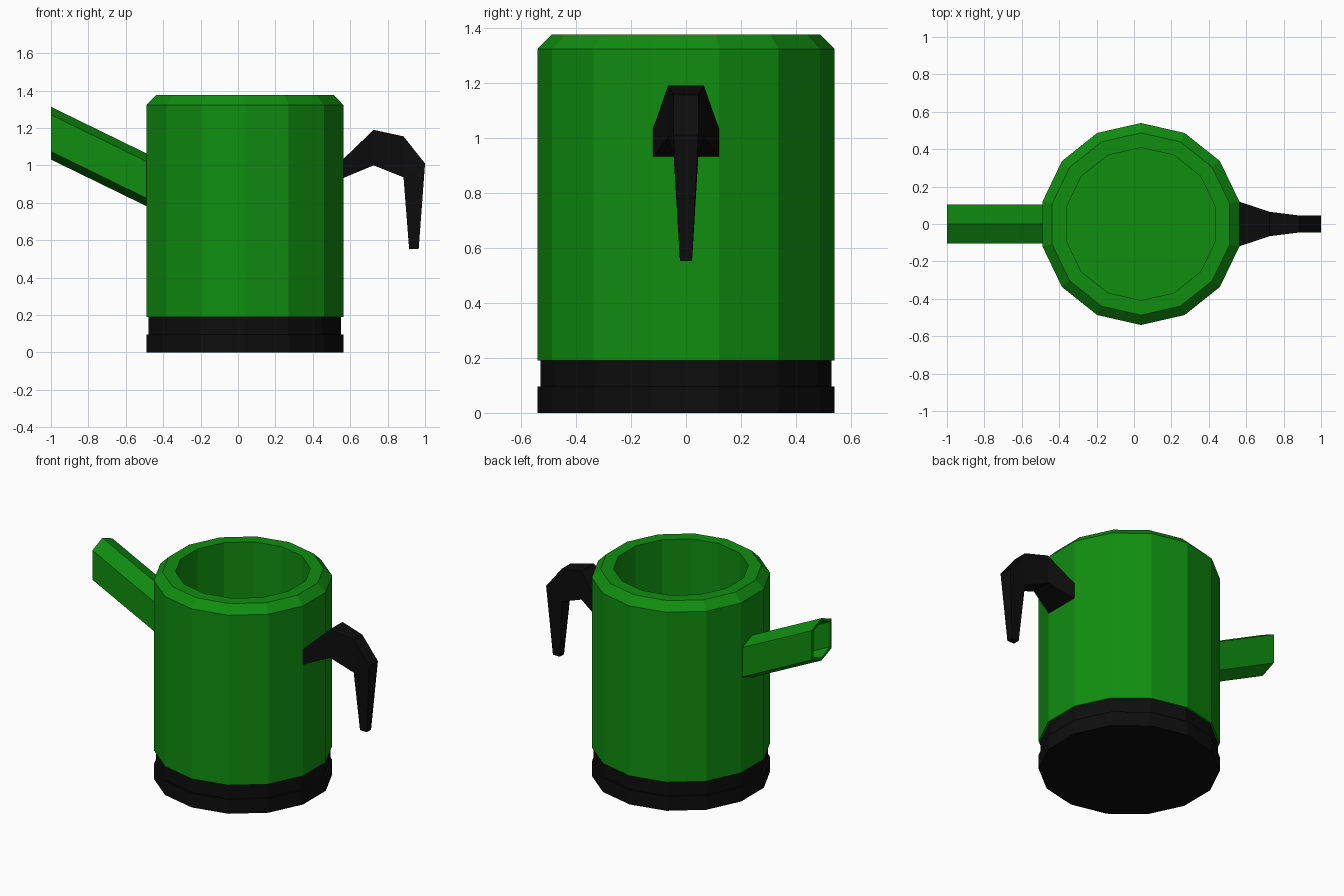
import bpy, bmesh, math
from mathutils import Vector

cube = bpy.data.objects.get("Cube")
if cube:
    bpy.data.objects.remove(cube, do_unlink=True)

SIDES = 14
CENTRE_X = 0.037


def material(name, rgb, rough):
    m = bpy.data.materials.new(name)
    m.use_nodes = True
    m.diffuse_color = (*rgb, 1)
    bsdf = m.node_tree.nodes["Principled BSDF"]
    bsdf.inputs["Base Color"].default_value = (*rgb, 1)
    bsdf.inputs["Roughness"].default_value = rough
    return m


green = material("leaf green", (0.005, 0.27, 0.005), 0.6)
black = material("soft black", (0.004, 0.004, 0.004), 0.6)


def loft(name, rings, mat, cap_start=True, cap_end=True):
    """Skin a list of matching closed rings with flat faces."""
    bm = bmesh.new()
    loops = [[bm.verts.new(p) for p in ring] for ring in rings]
    for a, b in zip(loops, loops[1:]):
        for i in range(len(a)):
            j = (i + 1) % len(a)
            bm.faces.new((a[i], a[j], b[j], b[i]))
    if cap_start:
        bm.faces.new(loops[0][::-1])
    if cap_end:
        bm.faces.new(loops[-1])
    bmesh.ops.remove_doubles(bm, verts=bm.verts, dist=0.0005)
    bmesh.ops.recalc_face_normals(bm, faces=bm.faces)
    mesh = bpy.data.meshes.new(name)
    bm.to_mesh(mesh)
    bm.free()
    mesh.materials.append(mat)
    obj = bpy.data.objects.new(name, mesh)
    bpy.context.collection.objects.link(obj)
    return obj


def polygon_ring(radius, z):
    angles = [math.pi / 2 + i * math.tau / SIDES for i in range(SIDES)]
    return [Vector((CENTRE_X + radius * math.cos(a), radius * math.sin(a), z)) for a in angles]


def turned(name, profile, mat):
    return loft(name, [polygon_ring(r, z) for r, z in profile], mat)


# Stepped base
turned("base", [(0.54, 0), (0.54, 0.095), (0.528, 0.095), (0.528, 0.19)], black)

# Hollow jug body with a bevelled rim
turned("body", [(0.54, 0.19), (0.54, 1.323), (0.487, 1.376),
                (0.408, 1.376), (0.408, 0.25)], green)


# Slanted hexagonal spout, open at the tip
def spout_ring(x, inset):
    mid = 1.172 - 0.488 * (x + 1)
    tall, shoulder, half = 0.141 - inset, 0.098 - inset * 0.8, 0.105 - inset
    section = [(0, tall), (half, shoulder), (half, -shoulder),
               (0, -tall), (-half, -shoulder), (-half, shoulder)]
    return [Vector((x, y, mid + z)) for y, z in section]


loft("spout", [spout_ring(-0.46, 0), spout_ring(-1, 0),
               spout_ring(-1, 0.018), spout_ring(-0.48, 0.018)], green)


# Hooked handle: each station is (lower x, z), (upper x, z), half width
stations = [((0.54, 0.93), (0.54, 1.01), 0.12),
            ((0.562, 0.932), (0.562, 1.033), 0.12),
            ((0.725, 1.0), (0.725, 1.19), 0.065),
            ((0.885, 0.936), (0.885, 1.155), 0.045),
            ((0.885, 0.936), (1.0, 1.01), 0.045),
            ((0.915, 0.552), (0.966, 0.552), 0.022)]


def handle_ring(low, high, w):
    return [Vector((p[0], y, p[1])) for p, y in
            ((low, -w), (low, w), (high, w), (high, -w))]


loft("handle", [handle_ring(*s) for s in stations], black)
